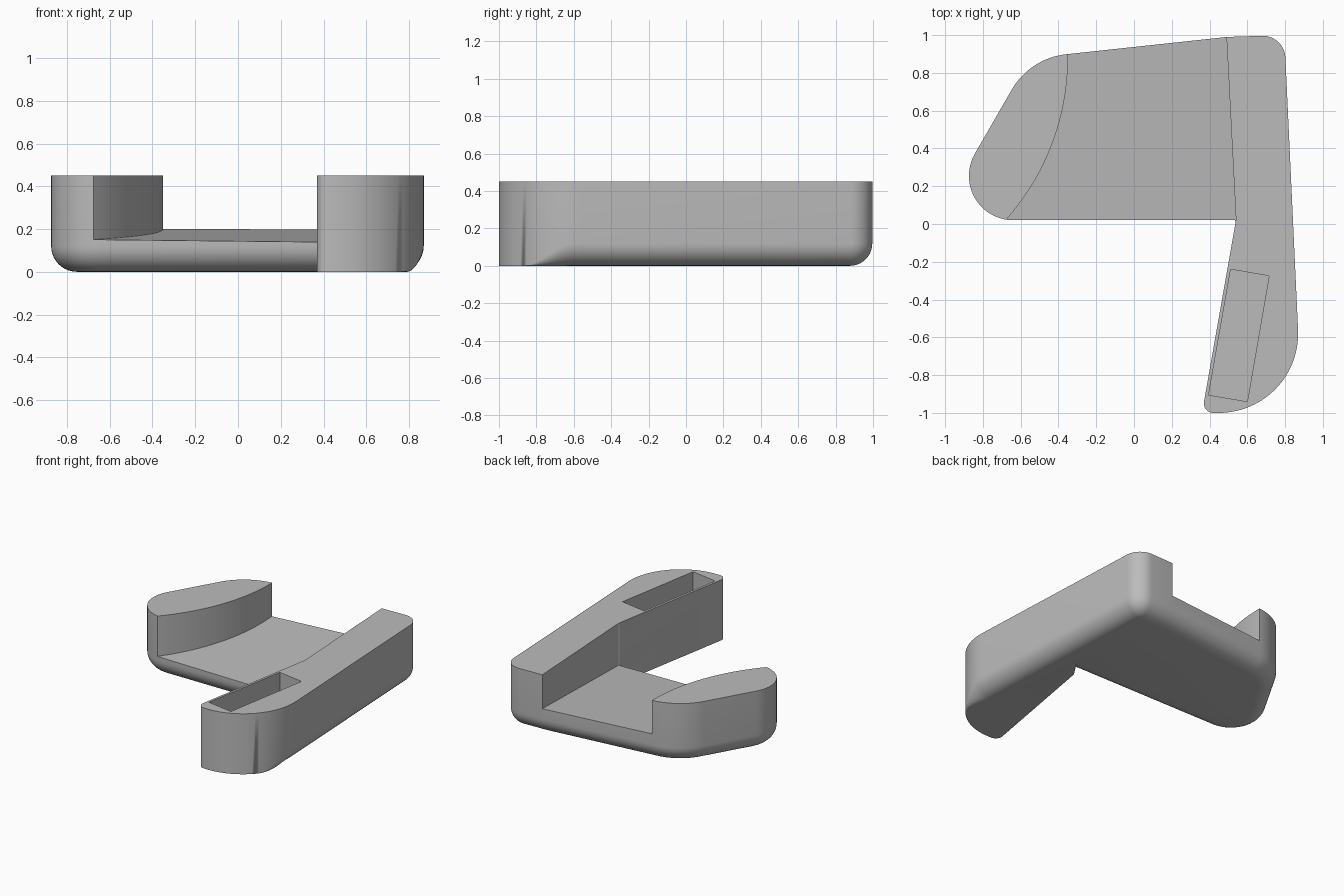
import bpy, bmesh, math
from mathutils import Vector

if "Cube" in bpy.data.objects:
    bpy.data.objects.remove(bpy.data.objects["Cube"], do_unlink=True)

HEIGHT, EDGE = 0.45, 0.12

grey = bpy.data.materials.new("plain_grey")
grey.use_nodes = True
grey.diffuse_color = (0.5, 0.5, 0.5, 1)
grey.node_tree.nodes["Principled BSDF"].inputs["Base Color"].default_value = (0.5, 0.5, 0.5, 1)


def rounded_outline(corners):
    """Counter-clockwise outline; each corner is x, y, radius, steps."""
    pts = []
    for i, (x, y, r, steps) in enumerate(corners):
        p = Vector((x, y))
        if r == 0:
            pts.append(p)
            continue
        a = (Vector(corners[i - 1][:2]) - p).normalized()
        b = (Vector(corners[(i + 1) % len(corners)][:2]) - p).normalized()
        half = a.angle(b) / 2
        centre = p + (a + b).normalized() * (r / math.sin(half))
        start = p + a * (r / math.tan(half)) - centre
        turn = math.pi - 2 * half
        for k in range(steps + 1):
            t = turn * k / steps
            c, s = math.cos(t), math.sin(t)
            pts.append(centre + Vector((c * start.x - s * start.y, s * start.x + c * start.y)))
    return pts


def loft(name, rings):
    """Solid from equal-length rings, bottom to top."""
    bm = bmesh.new()
    loops = [[bm.verts.new(p) for p in ring] for ring in rings]
    n = len(loops[0])
    for low, high in zip(loops, loops[1:]):
        for i in range(n):
            j = (i + 1) % n
            bm.faces.new((low[i], low[j], high[j], high[i]))
    bm.faces.new(loops[0][::-1])
    bm.faces.new(loops[-1])
    bmesh.ops.remove_doubles(bm, verts=bm.verts, dist=1e-5)
    bmesh.ops.recalc_face_normals(bm, faces=bm.faces)
    mesh = bpy.data.meshes.new(name)
    bm.to_mesh(mesh)
    bm.free()
    mesh.materials.append(grey)
    obj = bpy.data.objects.new(name, mesh)
    bpy.context.collection.objects.link(obj)
    return obj


def edge_radius(p):
    """Underside rounding: none on the inner arm, fading out near the tip."""
    if p.y > 0.015:
        return EDGE
    if p.x < 0.6:
        return 0
    t = min(max((p.y + 0.87) / 0.27, 0), 1)
    return EDGE * t * t * (3 - 2 * t)


# Body: wide tray with a long angled arm
outline = rounded_outline([
    (-1.046, 0.02, 0.235, 20),
    (0.535, 0.02, 0, 0),
    (0.538, 0.01, 0, 0),
    (0.36, -1.0, 0.05, 10),
    (0.889, -1.0, 0.42, 28),
    (0.796, 1.0, 0.12, 14),
    (0.49, 0.99, 0, 0),
    (-0.551, 0.878, 0.38, 16),
])
inward = []
for i, p in enumerate(outline):
    d1 = (p - outline[i - 1]).normalized()
    d2 = (outline[(i + 1) % len(outline)] - p).normalized()
    n1, n2 = Vector((-d1.y, d1.x)), Vector((-d2.y, d2.x))
    inward.append((n1 + n2) / (1 + n1.dot(n2)))
rings = []
STEPS = 10
for k in range(STEPS + 1):
    t = math.pi / 2 * k / STEPS
    ring = []
    for p, n in zip(outline, inward):
        r = edge_radius(p)
        q = p + n * (r * 0.995 * (1 - math.sin(t)))
        ring.append((q.x, q.y, r * (1 - math.cos(t))))
    rings.append(ring)
rings.append([(p.x, p.y, HEIGHT) for p in outline])
body = loft("tray_with_arm", rings)

# Tray recess: curved left wall, straight right wall, sloping floor
wall = []
for k in range(25):
    y = 0.88 - 0.93 * k / 24
    wall.append((-1.636 + math.sqrt(1.654 - (y - 0.88) ** 2), y))
plan = [(0.5, -0.05), (0.54, 0.02), (0.484, 1.1), (-0.35, 1.1)] + wall
recess = loft("recess_cutter", [
    [(x, y, 0.142 - 0.0107 * x + 0.061 * y) for x, y in plan],
    [(x, y, 0.6) for x, y in plan],
])

# Slot in the top of the arm
quad = [(0.395, -0.905), (0.6, -0.94), (0.715, -0.275), (0.512, -0.24)]
slot = loft("slot_cutter", [[(x, y, z) for x, y in quad] for z in (0.15, 0.6)])

bpy.ops.object.select_all(action="DESELECT")
body.select_set(True)
bpy.context.view_layer.objects.active = body
for cutter in (recess, slot):
    cutter.hide_render = True
    mod = body.modifiers.new("cut", "BOOLEAN")
    mod.operation = "DIFFERENCE"
    mod.solver = "EXACT"
    mod.object = cutter
    bpy.ops.object.modifier_apply(modifier=mod.name)
    bpy.data.objects.remove(cutter, do_unlink=True)

bpy.ops.object.shade_smooth_by_angle(angle=math.radians(30))
